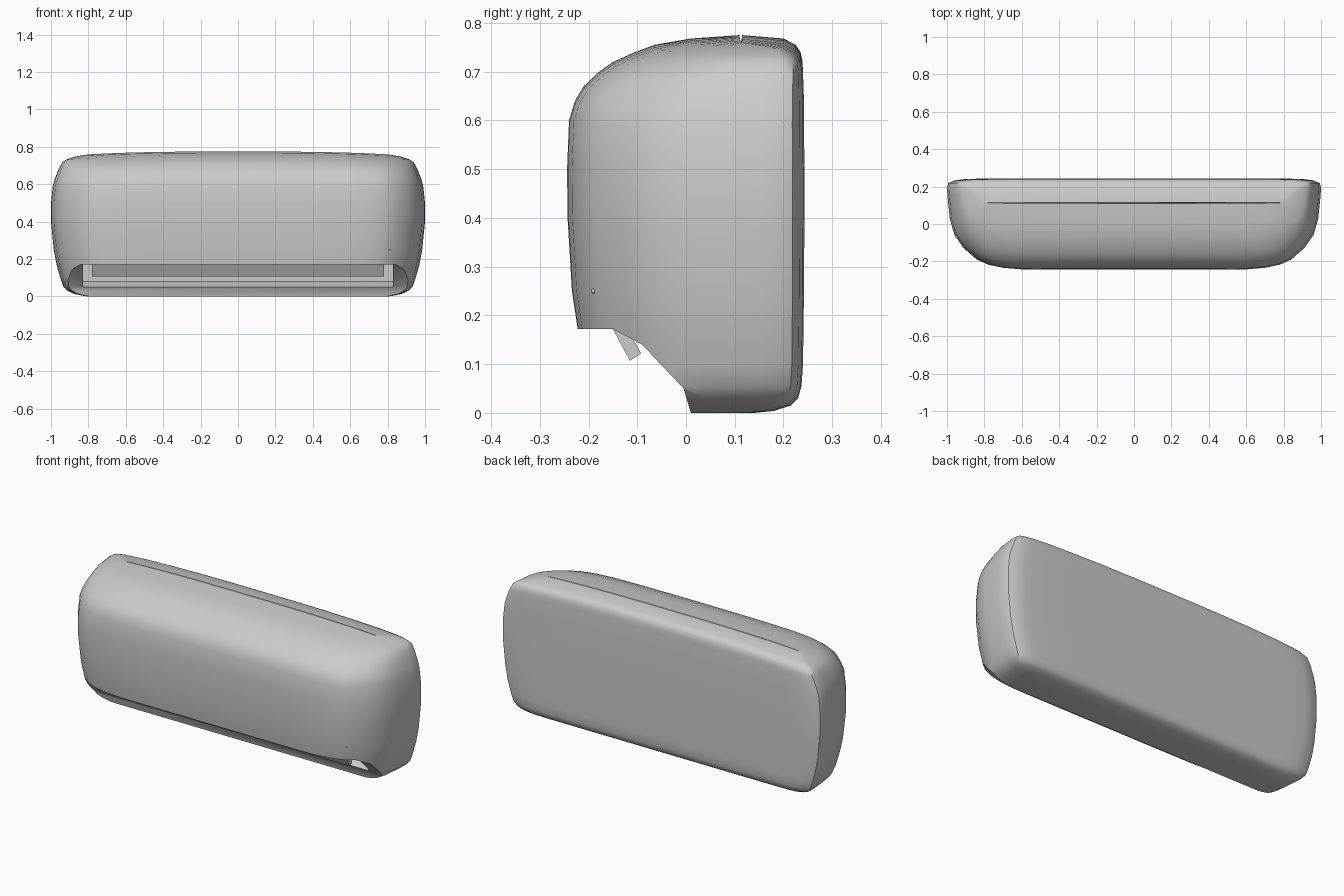
import bpy, bmesh
from mathutils import Vector

if "Cube" in bpy.data.objects:
    bpy.data.objects.remove(bpy.data.objects["Cube"])


def make_object(name, bm):
    bmesh.ops.recalc_face_normals(bm, faces=bm.faces)
    mesh = bpy.data.meshes.new(name)
    bm.to_mesh(mesh)
    bm.free()
    obj = bpy.data.objects.new(name, mesh)
    bpy.context.collection.objects.link(obj)
    return obj


def prism(name, profile, half_width):
    """Extrude a (y, z) profile along x."""
    bm = bmesh.new()
    left = [bm.verts.new((-half_width, y, z)) for y, z in profile]
    right = [bm.verts.new((half_width, y, z)) for y, z in profile]
    n = len(profile)
    bm.faces.new(left)
    bm.faces.new(right)
    for i in range(n):
        j = (i + 1) % n
        bm.faces.new((left[i], left[j], right[j], right[i]))
    return make_object(name, bm)


def carve(obj, cutter):
    mod = obj.modifiers.new("carve", "BOOLEAN")
    mod.operation = "DIFFERENCE"
    mod.solver = "EXACT"
    mod.object = cutter
    bpy.context.view_layer.objects.active = obj
    bpy.ops.object.modifier_apply(modifier=mod.name)
    bpy.data.objects.remove(cutter)


def shade(obj, angle):
    bpy.ops.object.select_all(action="DESELECT")
    obj.select_set(True)
    bpy.context.view_layer.objects.active = obj
    bpy.ops.object.shade_smooth_by_angle(angle=angle)


# Plan outline, right half: x fraction, depth fraction (0 front, 1 back)
plan = [(0, 0), (.2, 0), (.4, 0), (.6, .003), (.7, .02), (.78, .055), (.84, .11),
        (.91, .235), (.96, .38), (.985, .56), (.997, .8), (1, .9), (.993, .95),
        (.96, .98), (.9, .995), (.8, 1), (.6, 1), (.4, 1), (.2, 1), (0, 1)]
plan += [(-x, v) for x, v in plan[-2:0:-1]]

# Levels: z, front y, back y, half width
levels = [(0, -.2, .14, .80), (.004, -.2, .18, .83), (.015, -.205, .215, .88),
          (.03, -.207, .23, .91), (.055, -.21, .237, .935), (.1, -.215, .24, .95),
          (.17, -.222, .241, .97), (.25, -.234, .242, .985), (.4, -.243, .243, 1),
          (.5, -.244, .243, 1), (.6, -.24, .242, .99), (.64, -.228, .242, .98),
          (.67, -.21, .241, .97), (.7, -.178, .24, .96), (.72, -.15, .239, .95),
          (.74, -.105, .235, .94), (.755, -.065, .225, .92), (.768, .01, .2, .87),
          (.775, .11, .115, .8)]

# Casing: stacked plan outlines, the top crowned towards the middle
bm = bmesh.new()
rings = []
for z, front, back, width in levels:
    ring = []
    crown = .03 * min(max((z - .55) / .2, 0), 1)
    for fx, v in plan:
        x = fx * width
        ring.append(bm.verts.new((x, front + (back - front) * v, z - crown * abs(x) ** 3)))
    rings.append(ring)
n = len(plan)
for lower, upper in zip(rings, rings[1:]):
    for i in range(n):
        j = (i + 1) % n
        bm.faces.new((lower[i], lower[j], upper[j], upper[i]))
bm.faces.new(rings[0])
bm.faces.new(rings[-1])
casing = make_object("casing", bm)

# Lower front cut-away and the air duct behind it
carve(casing, prism("cutaway_cutter", [(-.4, -.1), (-.4, .172), (-.15, .172), (-.09, .14),
                                       (-.005, .05), (.01, 0), (.012, -.1)], 1.2))
carve(casing, prism("duct_cutter", [(-.148, .16), (-.012, .049), (.06, .08), (.06, .2),
                                    (-.1, .25), (-.148, .2)], .83))
shade(casing, .6)

# Air louver hanging in the outlet
louver = prism("louver", [(-.15, .172), (-.115, .107), (-.092, .122), (-.128, .187)], .78)

# Small indicator lamp on the front
bm = bmesh.new()
bmesh.ops.create_uvsphere(bm, u_segments=12, v_segments=8, radius=.005)
lamp = make_object("indicator_lamp", bm)
hit, point, normal, _ = casing.ray_cast(Vector((.81, -1, .25)), Vector((0, 1, 0)))
lamp.location = point if hit else (.81, -.197, .25)
shade(lamp, .6)
